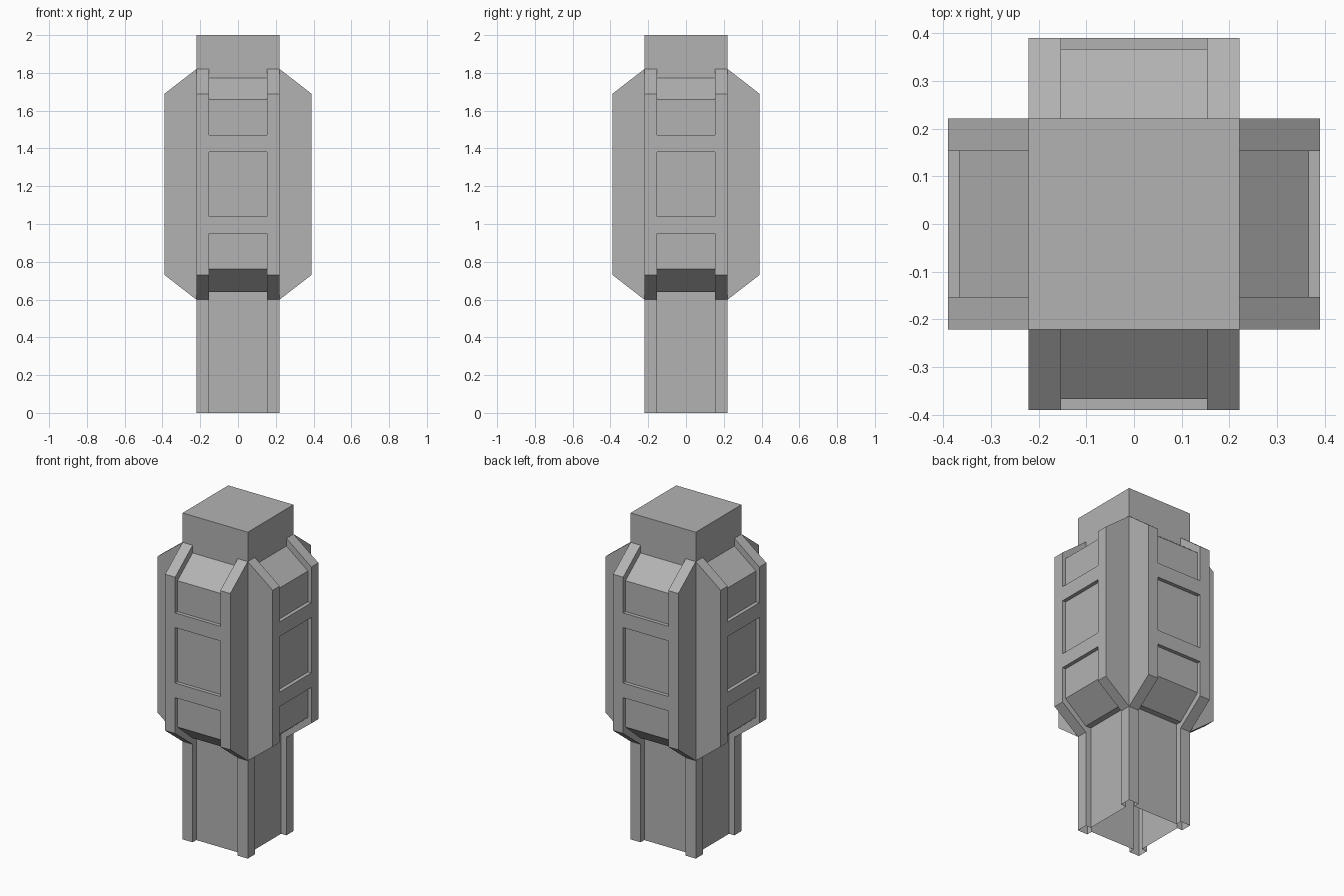
import bpy, bmesh
from math import pi

if "Cube" in bpy.data.objects:
    bpy.data.objects.remove(bpy.data.objects["Cube"])

HALF, IN = 0.221, 0.153        # column half width, recess half width
OUT, FLOOR, LOW = 0.39, 0.367, 0.185   # plate face, window floor, leg recess floor

grey = bpy.data.materials.new("dark_grey")
grey.diffuse_color = (0.45, 0.45, 0.45, 1)
grey.use_nodes = True
grey.node_tree.nodes["Principled BSDF"].inputs["Base Color"].default_value = grey.diffuse_color


def finish(bm, name):
    bmesh.ops.remove_doubles(bm, verts=bm.verts, dist=1e-5)
    bmesh.ops.recalc_face_normals(bm, faces=bm.faces)
    mesh = bpy.data.meshes.new(name)
    bm.to_mesh(mesh)
    bm.free()
    mesh.materials.append(grey)
    return mesh


def face(bm, pts):
    bm.faces.new([bm.verts.new(p) for p in pts])


def strip(bm, x0, x1, profile):
    """Sweep a (depth, z) profile across x0..x1."""
    for (d0, z0), (d1, z1) in zip(profile, profile[1:]):
        face(bm, [(x0, -d0, z0), (x1, -d0, z0), (x1, -d1, z1), (x0, -d1, z1)])


# Profiles of the raised rail and of the recessed middle
lower_rail = [(HALF, 0), (HALF, 0.60), (OUT, 0.731), (OUT, 0.951)]
upper_rail = [(OUT, 1.47), (OUT, 1.689), (HALF, 1.82)]
rail = lower_rail + [(OUT, 1.04), (OUT, 1.38)] + upper_rail

lower_floor = [(LOW, 0), (LOW, 0.639), (HALF, 0.639), (FLOOR, 0.762), (FLOOR, 0.951)]
window = [(OUT, 1.04), (FLOOR, 1.04), (FLOOR, 1.38), (OUT, 1.38)]
upper_floor = [(FLOOR, 1.47), (FLOOR, 1.659), (HALF, 1.773)]
middle = (lower_floor + [(OUT, 0.951)] + window + [(OUT, 1.47)]
          + upper_floor + [(HALF, 1.82)])

# One side: two rails, recessed middle with cross bars, and their cheeks
bm = bmesh.new()
strip(bm, -IN, IN, middle)
for s in (-1, 1):
    strip(bm, s * IN, s * HALF, rail)
    outer_cheek = [p for p in rail if p[1] > 0]
    face(bm, [(s * HALF, -d, z) for d, z in outer_cheek])
    for cheek in (lower_rail + lower_floor[::-1], window,
                  upper_rail + upper_floor[::-1]):
        face(bm, [(s * IN, -d, z) for d, z in cheek])
side_mesh = finish(bm, "side_panel")

for i, label in enumerate(("front", "right", "back", "left")):
    side = bpy.data.objects.new(label + "_side_panel", side_mesh)
    side.rotation_euler.z = i * pi / 2
    bpy.context.collection.objects.link(side)

# Square head block, open underneath
bm = bmesh.new()
corners = [(-HALF, -HALF), (HALF, -HALF), (HALF, HALF), (-HALF, HALF)]
for (x0, y0), (x1, y1) in zip(corners, corners[1:] + corners[:1]):
    face(bm, [(x0, y0, 1.82), (x1, y1, 1.82), (x1, y1, 2), (x0, y0, 2)])
face(bm, [(x, y, 2) for x, y in corners])
head = bpy.data.objects.new("head_block", finish(bm, "head_block"))
bpy.context.collection.objects.link(head)
